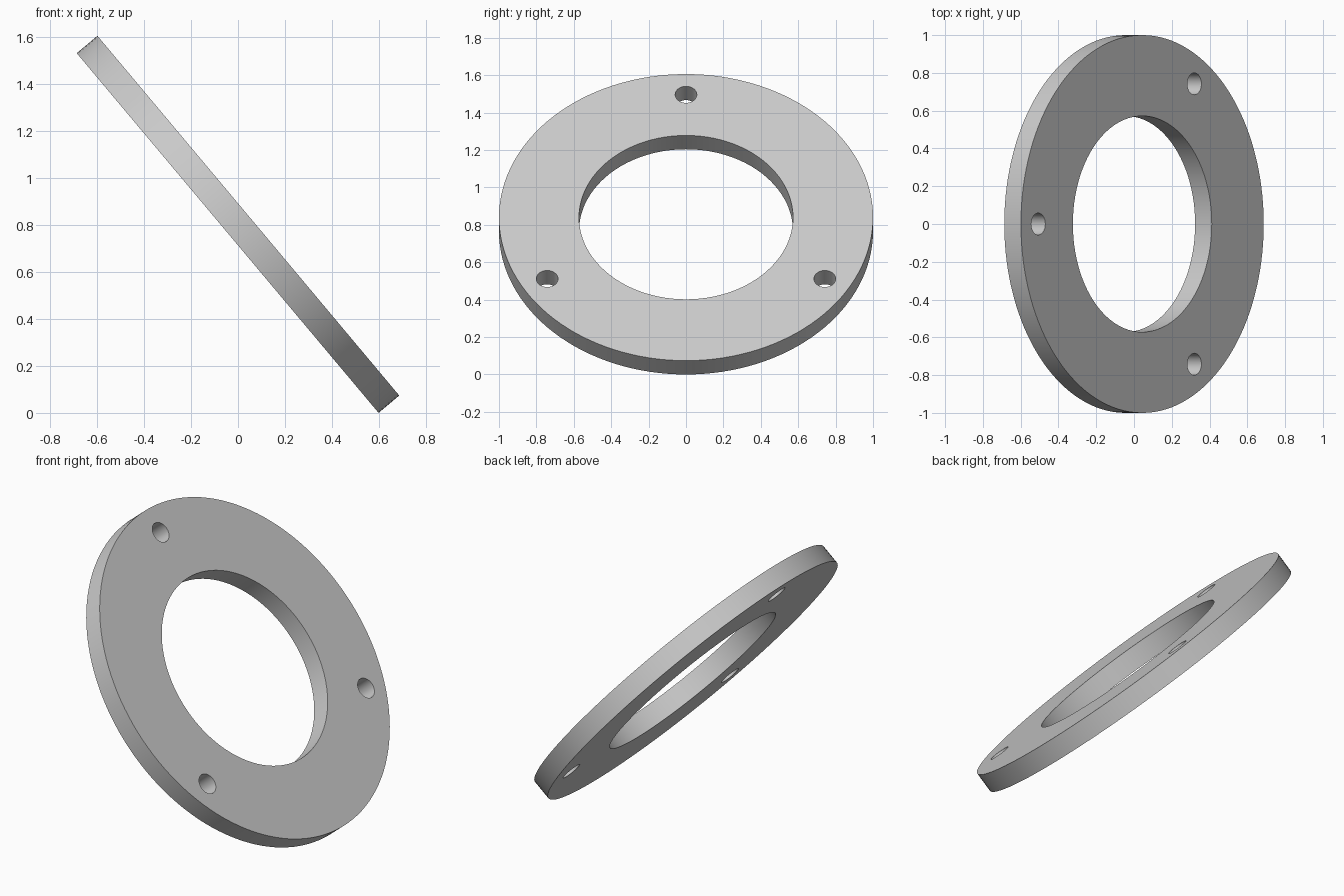
import bpy, bmesh, math
from mathutils import Matrix, Vector

cube = bpy.data.objects.get("Cube")
if cube:
    bpy.data.objects.remove(cube, do_unlink=True)

OUTER, INNER, THICK = 1.0, 0.572, 0.115
BOLT_CIRCLE, BOLT_RADIUS = 0.857, 0.058
TILT = math.radians(50)

grey = bpy.data.materials.new("light_grey")
grey.use_nodes = True
colour = (0.6, 0.6, 0.6, 1)
grey.diffuse_color = colour
grey.node_tree.nodes["Principled BSDF"].inputs["Base Color"].default_value = colour

bm = bmesh.new()


def outline(radius, segments, x=0, y=0):
    bmesh.ops.create_circle(bm, segments=segments, radius=radius,
                            matrix=Matrix.Translation((x, y, -THICK / 2)))


# Flat profile: rim, central opening and three bolt holes
outline(OUTER, 128)
outline(INNER, 96)
for degrees in (60, 180, 300):
    a = math.radians(degrees)
    outline(BOLT_RADIUS, 32, BOLT_CIRCLE * math.cos(a), BOLT_CIRCLE * math.sin(a))
bmesh.ops.triangle_fill(bm, use_beauty=True, edges=bm.edges[:], normal=Vector((0, 0, 1)))

# Thicken the profile into a plate
top = bmesh.ops.extrude_face_region(bm, geom=bm.faces[:], use_keep_orig=True)["geom"]
bmesh.ops.translate(bm, vec=(0, 0, THICK),
                    verts=[v for v in top if isinstance(v, bmesh.types.BMVert)])
bmesh.ops.recalc_face_normals(bm, faces=bm.faces[:])

# Tilt it and stand it on the ground
bm.transform(Matrix.Rotation(TILT, 4, 'Y'))
bmesh.ops.translate(bm, verts=bm.verts[:], vec=(0, 0, -min(v.co.z for v in bm.verts)))

mesh = bpy.data.meshes.new("flange_ring")
bm.to_mesh(mesh)
bm.free()
mesh.materials.append(grey)
ring = bpy.data.objects.new("flange_ring", mesh)
bpy.context.collection.objects.link(ring)

bpy.ops.object.select_all(action='DESELECT')
ring.select_set(True)
bpy.context.view_layer.objects.active = ring
bpy.ops.object.shade_smooth_by_angle(angle=math.radians(30))
